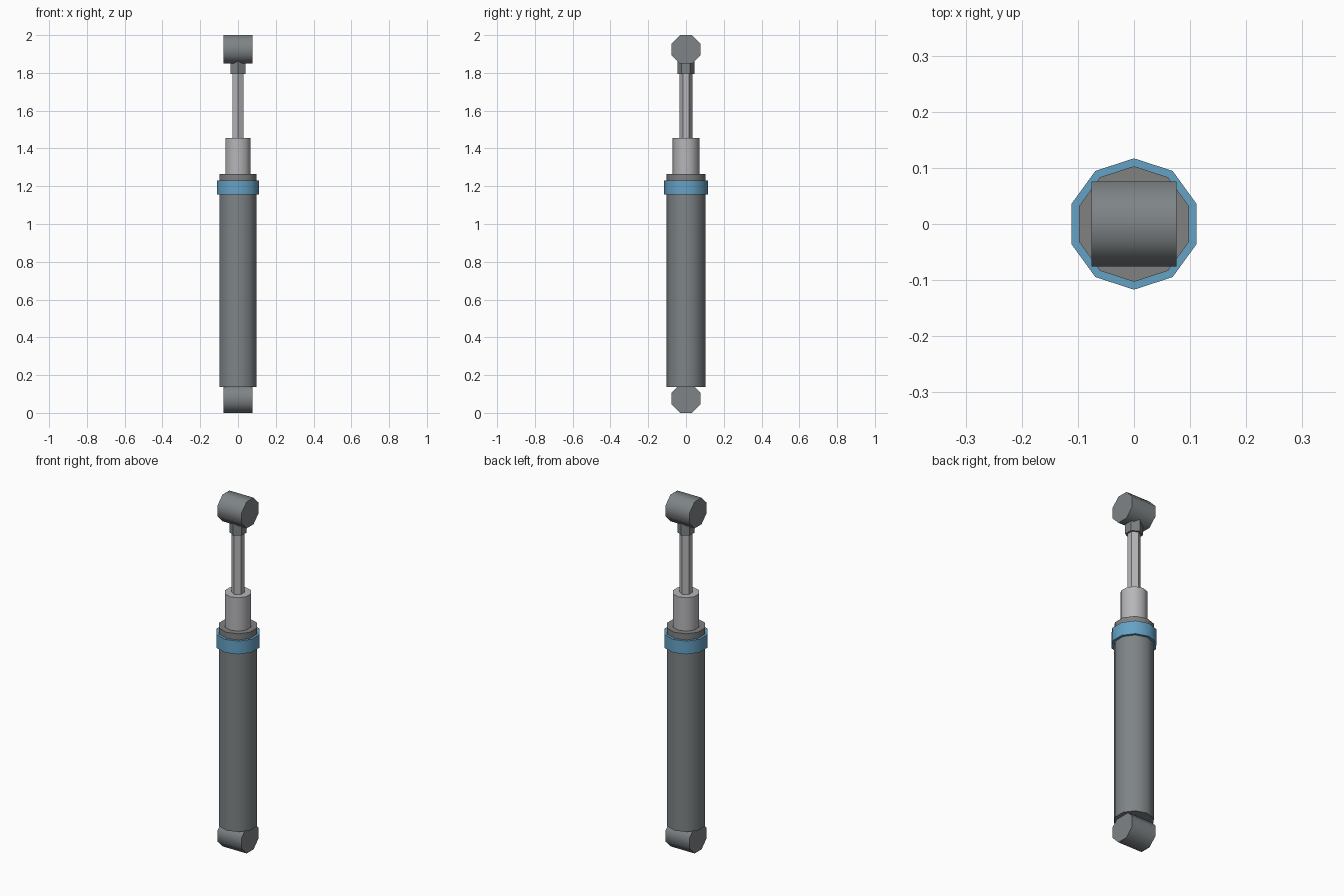
import bpy, math
from mathutils import Matrix

default = bpy.data.objects.get("Cube")
if default:
    bpy.data.objects.remove(default, do_unlink=True)


def material(name, rgb):
    m = bpy.data.materials.new(name)
    m.use_nodes = True
    m.diffuse_color = (*rgb, 1)
    m.node_tree.nodes["Principled BSDF"].inputs["Base Color"].default_value = (*rgb, 1)
    return m


steel = material("dark steel", (0.21, 0.23, 0.24))
cap_grey = material("cap grey", (0.22, 0.22, 0.22))
chrome = material("light metal", (0.47, 0.47, 0.49))
blue = material("blue band", (0.13, 0.36, 0.56))


def prism(name, sides, radius, length, centre_z, mat, rotation, smooth_angle=0):
    """Upright or turned cylinder with its rotation baked into the mesh."""
    bpy.ops.mesh.primitive_cylinder_add(vertices=sides, radius=radius, depth=length)
    ob = bpy.context.object
    ob.name = name
    ob.data.transform(Matrix.Translation((0, 0, centre_z)) @ rotation)
    ob.data.materials.append(mat)
    if smooth_angle:
        bpy.ops.object.shade_smooth_by_angle(angle=math.radians(smooth_angle))
    return ob


def upright(name, sides, radius, bottom, top, mat, smooth_angle=0):
    return prism(name, sides, radius, top - bottom, (top + bottom) / 2, mat,
                 Matrix.Identity(4), smooth_angle)


# Damper body, adjuster band and end cap
upright("damper_body", 10, 0.103, 0.138, 1.23, steel, 50)
upright("adjuster_band", 10, 0.117, 1.155, 1.23, blue, 50)
upright("end_cap", 10, 0.103, 1.23, 1.265, cap_grey, 50)

# Sleeve, piston rod and collar
upright("rod_sleeve", 10, 0.0705, 1.265, 1.455, chrome, 50)
upright("piston_rod", 6, 0.034, 1.455, 1.795, chrome)
upright("rod_collar", 6, 0.045, 1.795, 1.90, steel)

# Mounting eyes lying along x, with a flat side facing up
sideways = Matrix.Rotation(math.pi / 2, 4, "Y") @ Matrix.Rotation(math.pi / 8, 4, "Z")
for name, z in (("lower_mount", 0.0755), ("upper_mount", 1.9245)):
    prism(name, 8, 0.0817, 0.152, z, steel, sideways, 50)
